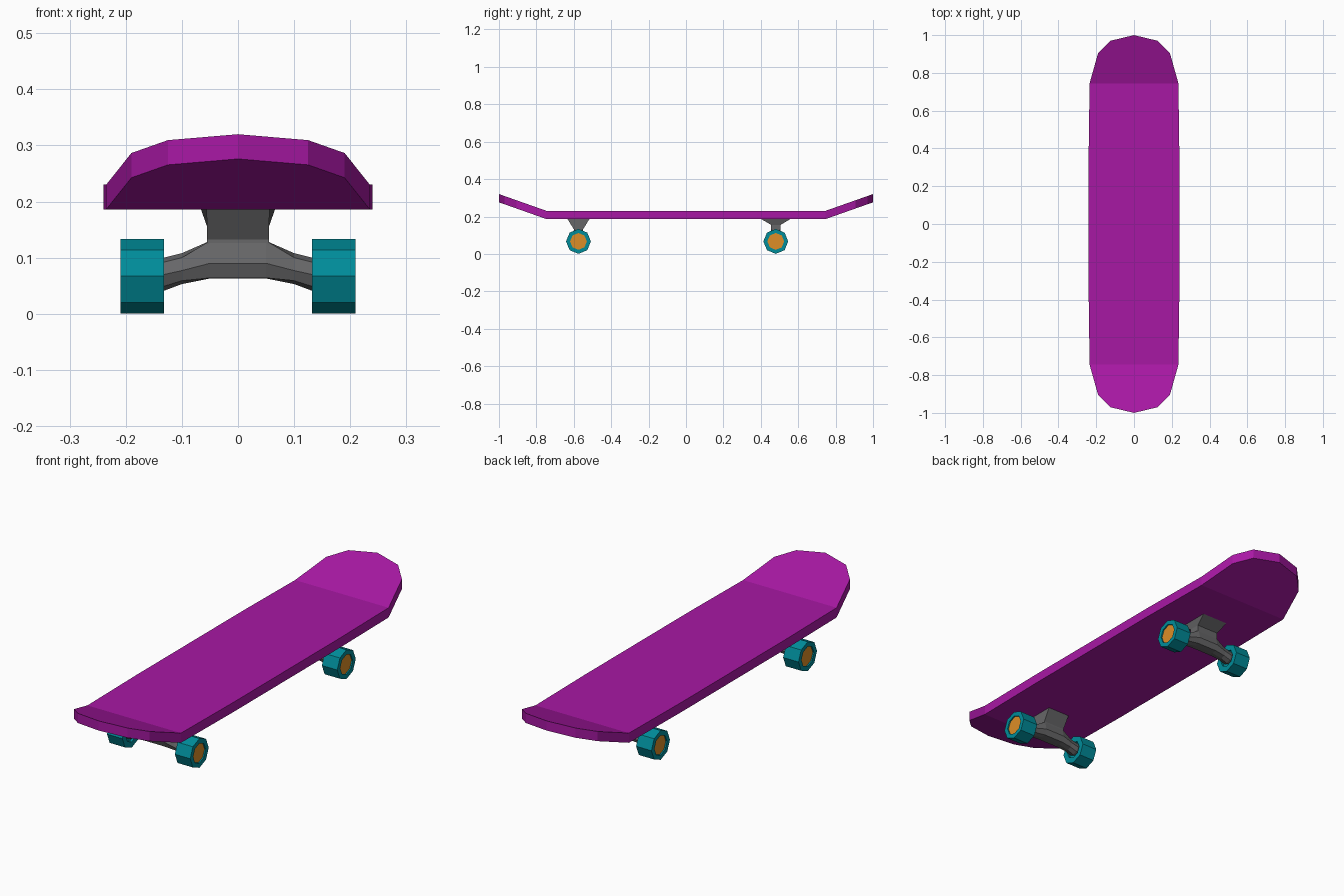
import bpy, bmesh, math

if "Cube" in bpy.data.objects:
    bpy.data.objects.remove(bpy.data.objects["Cube"])


def material(name, rgb):
    m = bpy.data.materials.new(name)
    m.diffuse_color = (*rgb, 1)
    m.use_nodes = True
    m.node_tree.nodes["Principled BSDF"].inputs["Base Color"].default_value = m.diffuse_color
    return m


PURPLE = material("purple", (0.39, 0.009, 0.37))
TEAL = material("teal", (0.0, 0.262, 0.32))
GREY = material("grey", (0.136, 0.136, 0.14))
ORANGE = material("orange", (0.72, 0.27, 0.02))


def finish(name, bm, *mats):
    bmesh.ops.recalc_face_normals(bm, faces=bm.faces)
    mesh = bpy.data.meshes.new(name)
    bm.to_mesh(mesh)
    bm.free()
    for m in mats:
        mesh.materials.append(m)
    obj = bpy.data.objects.new(name, mesh)
    bpy.context.collection.objects.link(obj)
    return obj


def loft(bm, rings):
    """Skin a list of closed point rings and cap both ends; returns the caps."""
    rows = [[bm.verts.new(p) for p in ring] for ring in rings]
    n = len(rows[0])
    for a, b in zip(rows, rows[1:]):
        for i in range(n):
            j = (i + 1) % n
            bm.faces.new((a[i], a[j], b[j], b[i]))
    return bm.faces.new(rows[0]), bm.faces.new(rows[-1])


# Deck: flat middle, upswept rounded ends
THICK, TOP, BEND, EPS = 0.044, 0.23, 0.745, 0.001


def deck_height(y):
    return TOP + max(0, abs(y) - BEND) * 0.09 / (1 - BEND)


bm = bmesh.new()
quarter = [(0.24, 0.38), (0.235, BEND), (0.19, 0.905), (0.125, 0.97), (0, 1)]
right = [(x, -y) for x, y in quarter[::-1]] + quarter
outline = right + [(-x, y) for x, y in right[-2:0:-1]]
top = [bm.verts.new((x, y, deck_height(y))) for x, y in outline]
low = [bm.verts.new((x, y, deck_height(y) - THICK)) for x, y in outline]
for i in range(len(top)):
    j = (i + 1) % len(top)
    bm.faces.new((top[i], top[j], low[j], low[i]))
for layer in (top, low):
    for y0, y1 in ((-1, -BEND), (-BEND, BEND), (BEND, 1)):
        bm.faces.new([v for v in layer if y0 - EPS < v.co.y < y1 + EPS])
finish("deck", bm, PURPLE)


# Wheels: octagonal tyre with a recessed hub on the outer side
def wheel(name, side, y):
    bm = bmesh.new()
    profile = [(0.142, 0.04), (0.132, 0.04), (0.132, 0.0665),
               (0.209, 0.0665), (0.209, 0.045), (0.203, 0.045)]
    rings = [[(side * x, y + r * math.sin(k * math.pi / 4),
               0.067 + r * math.cos(k * math.pi / 4)) for k in range(8)]
             for x, r in profile]
    hub = loft(bm, rings)[1]
    hub.material_index = 1
    finish(name, bm, TEAL, ORANGE)


# Axle: octagonal section that swells towards the middle
def axle(name, y):
    # x, half depth, and five heights from crown to underside
    half = [(0.05, 0.034, 0.024, (0.13, 0.13, 0.09, 0.064, 0.063)),
            (0.1, 0.03, 0.021, (0.108, 0.1, 0.077, 0.059, 0.053)),
            (0.132, 0.03, 0.021, (0.1, 0.092, 0.07, 0.049, 0.041)),
            (0.15, 0.03, 0.021, (0.1, 0.092, 0.07, 0.049, 0.041))]
    stations = [(-s[0], *s[1:]) for s in half[::-1]] + half
    rings = []
    for x, wide, slim, z in stations:
        d = (0, slim, wide, slim, 0)
        ring = [(x, y + d[i], z[i]) for i in range(5)]
        ring += [(x, y - d[i], z[i]) for i in (3, 2, 1)]
        rings.append(ring)
    bm = bmesh.new()
    loft(bm, rings)
    finish(name, bm, GREY)


# Mount: narrow post flaring out to the deck from the given neck height
def mount(name, y, neck, top_x, top_y):
    bm = bmesh.new()
    levels = [(0.115, 0.055, 0.025), (neck, 0.055, 0.025), (0.189, top_x, top_y)]
    loft(bm, [[(sx * w, y + sy * d, z)
               for sx, sy in ((-1, -1), (1, -1), (1, 1), (-1, 1))]
              for z, w, d in levels])
    finish(name, bm, GREY)


for end, y, neck, tx, ty in (("front", -0.575, 0.132, 0.056, 0.06),
                             ("rear", 0.48, 0.155, 0.067, 0.082)):
    axle(end + "_axle", y)
    mount(end + "_mount", y, neck, tx, ty)
    for label, side in (("left", -1), ("right", 1)):
        wheel(f"{end}_{label}_wheel", side, y)
